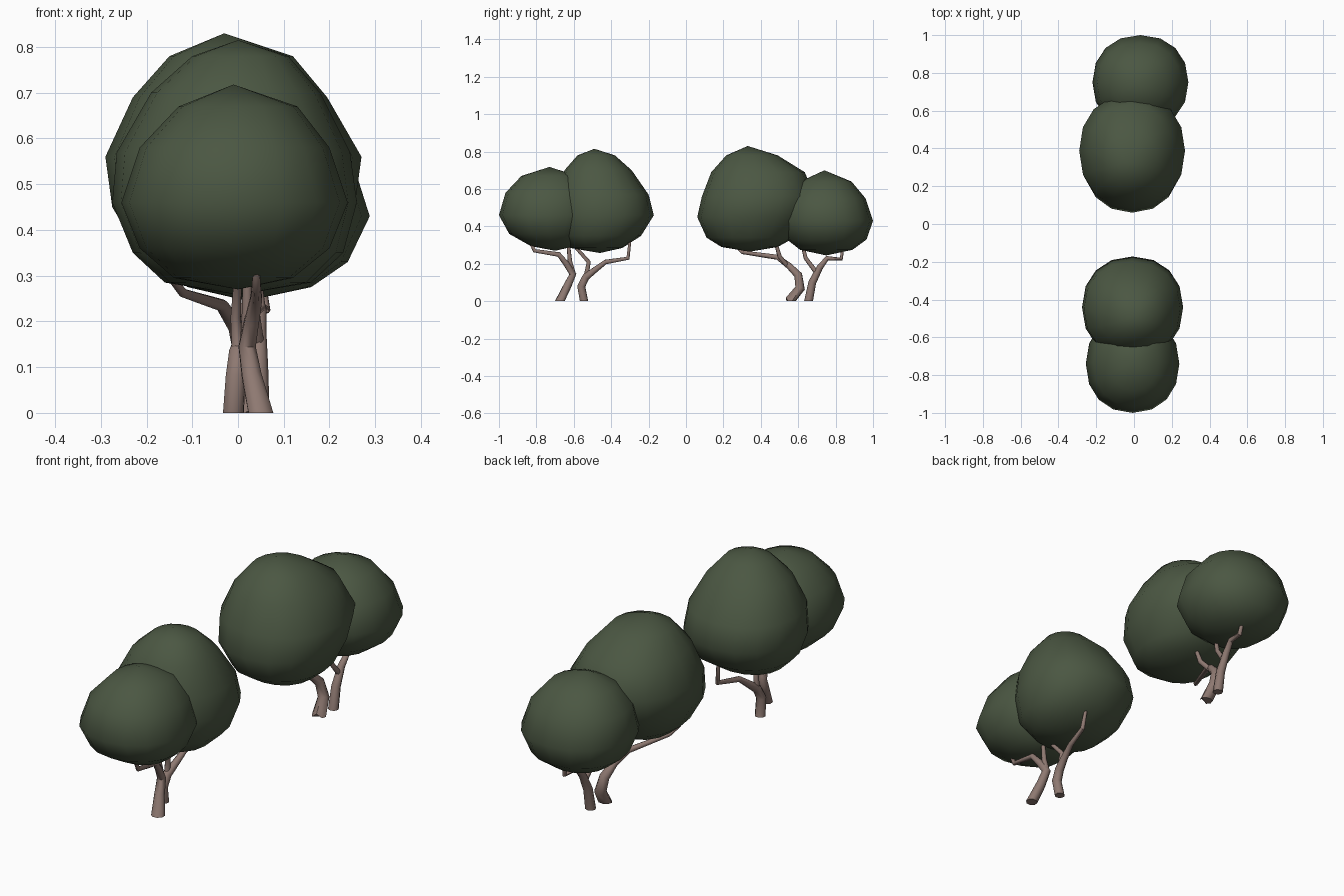
import bpy, bmesh
from math import cos, sin, pi, copysign


def material(name, rgb):
    m = bpy.data.materials.new(name)
    m.diffuse_color = (*rgb, 1)
    return m


leaf = material("leaf_green", (0.07, 0.095, 0.055))
bark = material("bark_brown", (0.27, 0.19, 0.165))


def spow(v, p):
    return copysign(abs(v) ** p, v)


def canopy(name, bottom, rings, top, sides=16):
    """Loft rounded rings (z, x0, x1, y0, y1) between two pole points."""
    bm = bmesh.new()
    loops = []
    for z, x0, x1, y0, y1 in rings:
        cx, cy, rx, ry = (x0 + x1) / 2, (y0 + y1) / 2, (x1 - x0) / 2, (y1 - y0) / 2
        loops.append([bm.verts.new((cx + rx * spow(cos(2 * pi * i / sides), 0.92),
                                    cy + ry * spow(sin(2 * pi * i / sides), 0.92), z))
                      for i in range(sides)])
    lo, hi = bm.verts.new(bottom), bm.verts.new(top)
    for i in range(sides):
        j = (i + 1) % sides
        for a, b in zip(loops, loops[1:]):
            bm.faces.new((a[i], a[j], b[j], b[i]))
        bm.faces.new((lo, loops[0][j], loops[0][i]))
        bm.faces.new((hi, loops[-1][i], loops[-1][j]))
    for f in bm.faces:
        f.smooth = True
    me = bpy.data.meshes.new(name)
    bm.to_mesh(me)
    bm.free()
    me.materials.append(leaf)
    bpy.context.collection.objects.link(bpy.data.objects.new(name, me))


def tree_wood(name, paths):
    """Tapered tubes along paths of (x, y, z, radius), base flattened on z = 0."""
    cu = bpy.data.curves.new(name, 'CURVE')
    cu.dimensions = '3D'
    cu.bevel_depth = 1
    cu.bevel_resolution = 2
    cu.use_fill_caps = True
    for pts in paths:
        sp = cu.splines.new('POLY')
        sp.points.add(len(pts) - 1)
        for p, (x, y, z, r) in zip(sp.points, pts):
            p.co = (x, y, z, 1)
            p.radius = r
    cu.materials.append(bark)
    ob = bpy.data.objects.new(name, cu)
    bpy.context.collection.objects.link(ob)
    bpy.ops.object.select_all(action='DESELECT')
    ob.select_set(True)
    bpy.context.view_layer.objects.active = ob
    bpy.ops.object.convert(target='MESH')
    for v in ob.data.vertices:
        if v.co.z < 0.016:
            v.co.z = 0
    bpy.ops.object.shade_smooth_by_angle(angle=0.9)


# Leaf crowns, front to back
canopy("front_small_crown", (0, -0.70, 0.27), [
    (0.295, -0.14, 0.12, -0.83, -0.59), (0.36, -0.215, 0.20, -0.945, -0.53),
    (0.46, -0.255, 0.24, -1.0, -0.48), (0.58, -0.215, 0.20, -0.965, -0.50),
    (0.67, -0.13, 0.13, -0.88, -0.58)], (-0.01, -0.73, 0.718))
canopy("front_large_crown", (0, -0.46, 0.258), [
    (0.285, -0.16, 0.16, -0.62, -0.34), (0.35, -0.23, 0.23, -0.68, -0.24),
    (0.46, -0.275, 0.26, -0.71, -0.172), (0.57, -0.265, 0.245, -0.70, -0.20),
    (0.70, -0.19, 0.18, -0.65, -0.29), (0.78, -0.10, 0.11, -0.58, -0.38)],
    (0, -0.49, 0.815))
canopy("back_large_crown", (0, 0.34, 0.265), [
    (0.29, -0.15, 0.15, 0.19, 0.49), (0.34, -0.21, 0.21, 0.11, 0.58),
    (0.45, -0.275, 0.255, 0.06, 0.66), (0.56, -0.29, 0.27, 0.085, 0.69),
    (0.69, -0.23, 0.195, 0.135, 0.635), (0.78, -0.15, 0.12, 0.215, 0.49)],
    (-0.03, 0.33, 0.83))
canopy("back_small_crown", (0.02, 0.75, 0.245), [
    (0.275, -0.11, 0.16, 0.61, 0.89), (0.33, -0.18, 0.24, 0.54, 0.965),
    (0.43, -0.22, 0.288, 0.50, 1.0), (0.55, -0.195, 0.25, 0.53, 0.96),
    (0.64, -0.12, 0.17, 0.61, 0.885)], (0.02, 0.74, 0.70))

# Trunks with their forked branches
tree_wood("front_small_trunk", [
    [(0.05, -0.675, 0, .03), (0.03, -0.635, 0.08, .023), (0.02, -0.605, 0.145, .02),
     (0.03, -0.64, 0.20, .017), (0.04, -0.68, 0.25, .014), (0.04, -0.81, 0.27, .011),
     (0.04, -0.83, 0.31, .008)],
    [(0.02, -0.605, 0.145, .016), (0.02, -0.62, 0.21, .012), (0.02, -0.63, 0.31, .009)]])
tree_wood("front_large_trunk", [
    [(-0.01, -0.545, 0, .024), (-0.005, -0.56, 0.08, .023), (0, -0.535, 0.13, .021),
     (0.01, -0.49, 0.165, .017), (0.02, -0.43, 0.21, .013), (0.05, -0.31, 0.23, .011),
     (0.04, -0.30, 0.32, .008)],
    [(0, -0.535, 0.13, .014), (-0.005, -0.52, 0.21, .012), (0, -0.60, 0.30, .009)]])
tree_wood("back_large_trunk", [
    [(0.035, 0.56, 0, .033), (0.025, 0.61, 0.07, .027), (0.01, 0.60, 0.14, .023),
     (-0.005, 0.55, 0.19, .018), (-0.035, 0.49, 0.235, .014), (-0.12, 0.30, 0.262, .010),
     (-0.15, 0.26, 0.30, .008)],
    [(-0.005, 0.54, 0.19, .013), (0.02, 0.50, 0.24, .012), (0.03, 0.48, 0.31, .009)]])
tree_wood("back_small_trunk", [
    [(0.045, 0.655, 0, .024), (0.045, 0.675, 0.10, .021), (0.045, 0.715, 0.18, .017),
     (0.05, 0.755, 0.23, .013), (0.06, 0.83, 0.225, .011), (0.05, 0.84, 0.30, .008)],
    [(0.045, 0.70, 0.15, .013), (0.035, 0.64, 0.23, .011), (0.03, 0.62, 0.31, .009)]])
